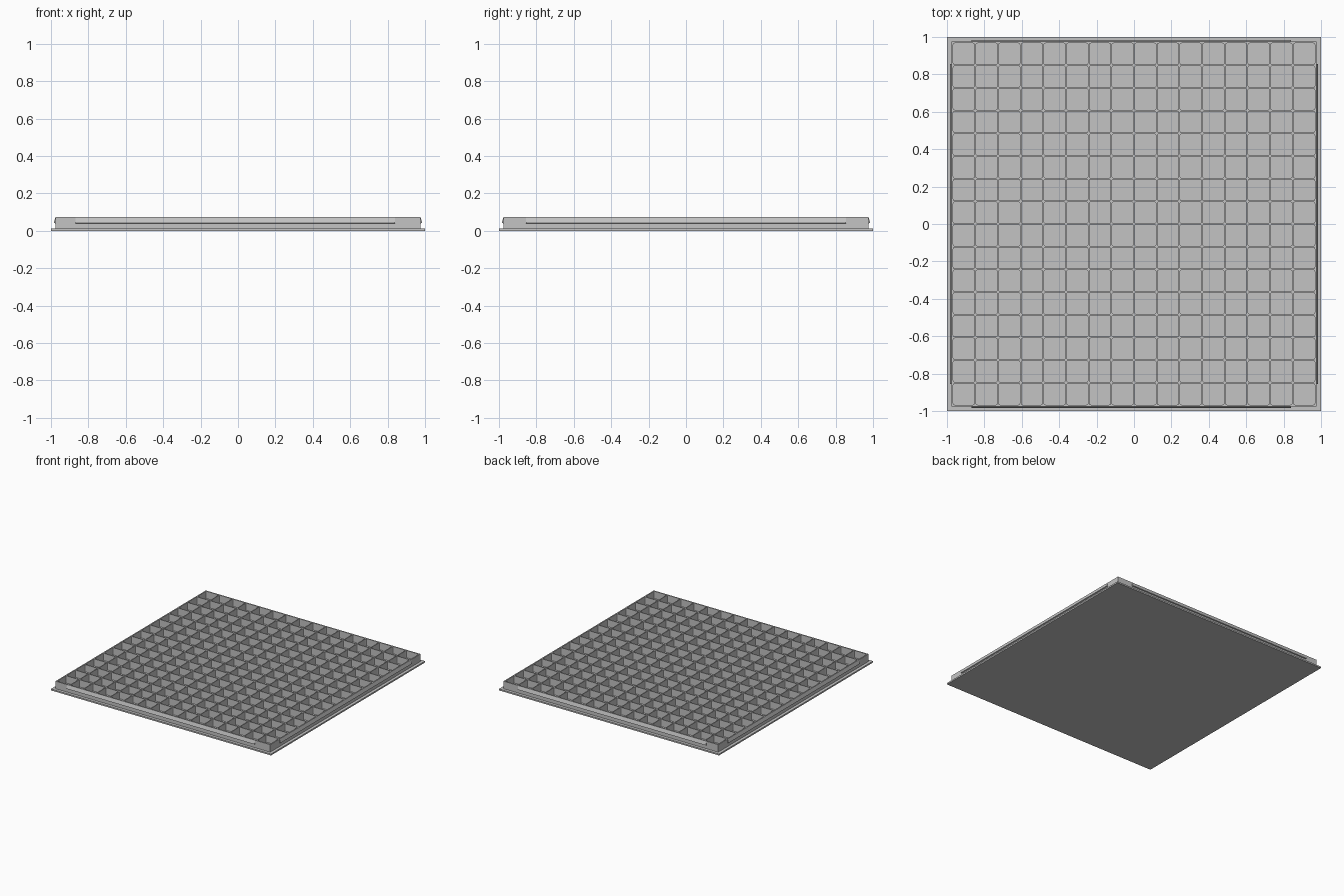
import bpy, bmesh
from math import pi
from mathutils import Matrix, Vector

cube = bpy.data.objects.get("Cube")
if cube:
    bpy.data.objects.remove(cube)

CELLS = 16
HALF_GRID = 0.97
HALF_BODY = 0.976
TOP = 0.073
FLOOR = 0.014
PLATE = 0.012

grey = bpy.data.materials.new("plain_grey")
grey.use_nodes = True
colour = (0.55, 0.55, 0.55, 1)
grey.diffuse_color = colour
grey.node_tree.nodes["Principled BSDF"].inputs["Base Color"].default_value = colour


def finish(bm, name):
    bmesh.ops.recalc_face_normals(bm, faces=bm.faces)
    mesh = bpy.data.meshes.new(name)
    bm.to_mesh(mesh)
    bm.free()
    mesh.materials.append(grey)
    obj = bpy.data.objects.new(name, mesh)
    bpy.context.collection.objects.link(obj)
    return obj


def extrude_rim(bm, edges, scale, z):
    """Extrude an open rim, scaling it in plan and setting its height."""
    out = bmesh.ops.extrude_edge_only(bm, edges=edges)["geom"]
    for v in out:
        if isinstance(v, bmesh.types.BMVert):
            v.co = Vector((v.co.x * scale, v.co.y * scale, z))
    return [e for e in out if isinstance(e, bmesh.types.BMEdge) and e.is_boundary]


# Base plate with a projecting flange
bm = bmesh.new()
bmesh.ops.create_cube(bm, size=1, matrix=Matrix.Translation((0, 0, PLATE / 2))
                      @ Matrix.Diagonal((2, 2, PLATE, 1)))
finish(bm, "base_plate")

# Tray body: a grid of square pockets sunk into a block
bm = bmesh.new()
bmesh.ops.create_grid(bm, x_segments=CELLS, y_segments=CELLS, size=HALF_GRID,
                      matrix=Matrix.Translation((0, 0, TOP)))
cells = list(bm.faces)
rim = [e for e in bm.edges if e.is_boundary]
rim = extrude_rim(bm, rim, HALF_BODY / HALF_GRID, TOP)
rim = extrude_rim(bm, rim, 1, PLATE / 2)
bmesh.ops.contextual_create(bm, geom=rim)
bmesh.ops.inset_individual(bm, faces=cells, thickness=0.005)
floors = bmesh.ops.extrude_discrete_faces(bm, faces=cells)["faces"]
for f in floors:
    for v in f.verts:
        v.co.z = FLOOR

# Slightly rounded pocket corners
corners = [e for e in bm.edges
           if abs(e.verts[0].co.z - e.verts[1].co.z) > 0.01
           and max(abs(e.verts[0].co.x), abs(e.verts[0].co.y)) < HALF_GRID]
bmesh.ops.bevel(bm, geom=corners, offset=0.008, segments=2, profile=0.5,
                affect='EDGES')
finish(bm, "pocket_tray")


# Wedge-shaped snap ridges along the four sides
def snap_ridge(name, start, end, angle):
    profile = [(0.97, TOP), (HALF_BODY, TOP), (0.985, 0.046),
               (0.985, 0.043), (HALF_BODY, 0.04), (0.97, 0.04)]
    bm = bmesh.new()
    face = bm.faces.new([bm.verts.new((start, -d, z)) for d, z in profile])
    out = bmesh.ops.extrude_face_region(bm, geom=[face], use_keep_orig=True)["geom"]
    moved = [v for v in out if isinstance(v, bmesh.types.BMVert)]
    bmesh.ops.translate(bm, verts=moved, vec=(end - start, 0, 0))
    bm.transform(Matrix.Rotation(angle, 4, 'Z'))
    # Keep the ridge top just under the tray rim
    bmesh.ops.translate(bm, verts=bm.verts, vec=(0, 0, -0.0005))
    finish(bm, name)


snap_ridge("front_ridge", -0.87, 0.84, 0)
snap_ridge("left_ridge", -0.855, 0.855, pi / 2)
snap_ridge("back_ridge", -0.84, 0.87, pi)
snap_ridge("right_ridge", -0.855, 0.855, -pi / 2)
